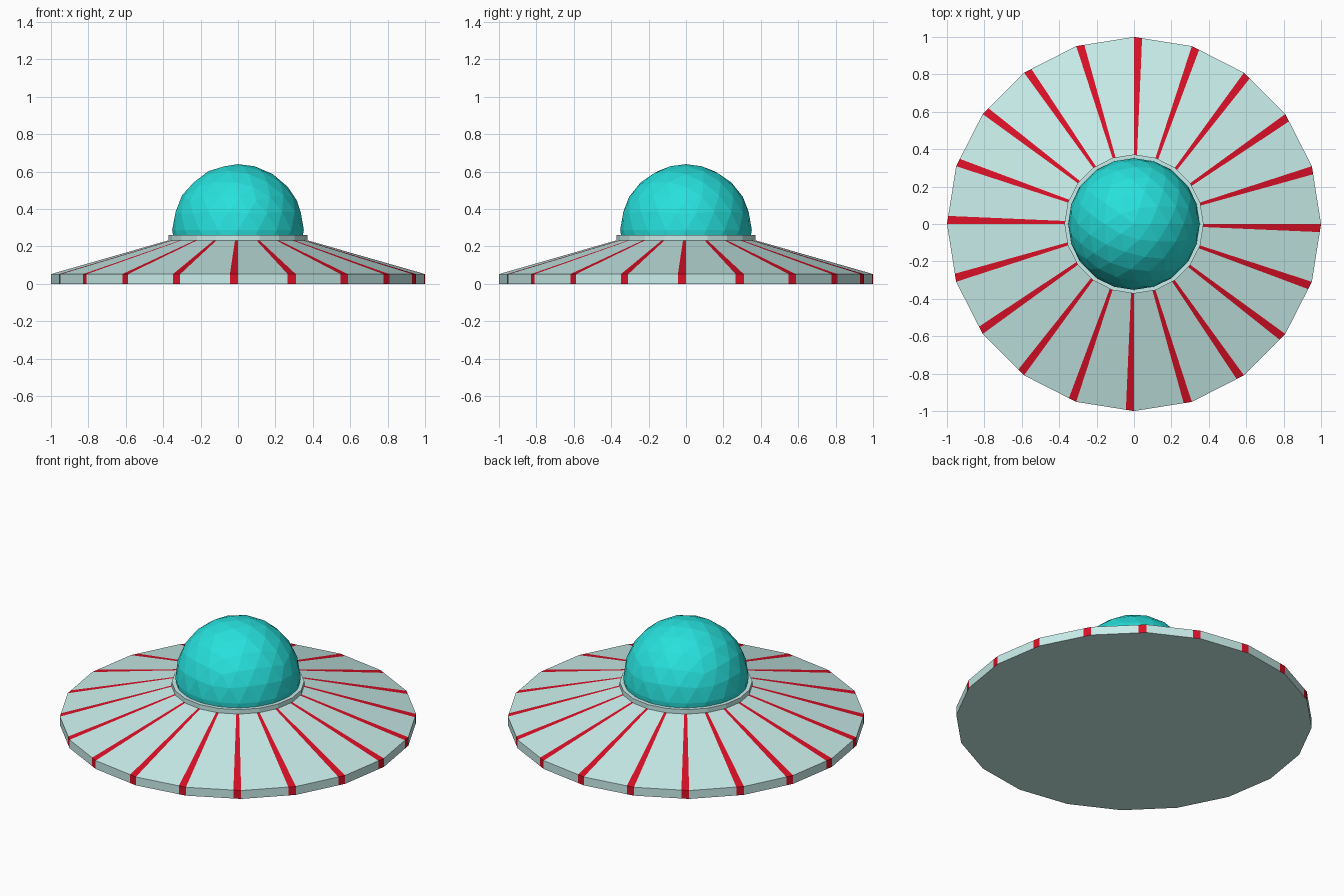
import bpy, bmesh
from math import cos, sin, radians
from mathutils import Matrix, Vector

if "Cube" in bpy.data.objects:
    bpy.data.objects.remove(bpy.data.objects["Cube"])

SIDES = 20
STRIPE = 0.14   # share of each side taken by a red stripe


def material(name, rgb):
    m = bpy.data.materials.new(name)
    m.diffuse_color = (*rgb, 1)
    m.use_nodes = True
    m.node_tree.nodes["Principled BSDF"].inputs["Base Color"].default_value = m.diffuse_color
    return m


pale = material("pale_mint", (0.58, 0.85, 0.82))
red = material("red", (0.70, 0.005, 0.02))
teal = material("teal", (0.02, 0.75, 0.72))


def finish(name, bm, mats):
    bmesh.ops.recalc_face_normals(bm, faces=bm.faces)
    me = bpy.data.meshes.new(name)
    bm.to_mesh(me)
    bm.free()
    ob = bpy.data.objects.new(name, me)
    for m in mats:
        me.materials.append(m)
    bpy.context.collection.objects.link(ob)
    return ob


def striped_ring(bm, r, z):
    # polygon ring, each side split where its stripe ends (clockwise of the corner)
    verts = []
    for i in range(SIDES):
        a, b = (radians(-360 / SIDES * k) for k in (i, i + 1))
        p = Vector((r * cos(a), r * sin(a), z))
        q = Vector((r * cos(b), r * sin(b), z))
        verts += [bm.verts.new(p), bm.verts.new(p.lerp(q, STRIPE))]
    return verts


# Saucer: flat underside, short rim and sloping striped deck
bm = bmesh.new()
rings = [striped_ring(bm, r, z) for r, z in ((1, 0), (1, 0.052), (0.36, 0.236))]
n = SIDES * 2
for lo, hi in zip(rings, rings[1:]):
    for i in range(n):
        j = (i + 1) % n
        f = bm.faces.new((lo[i], lo[j], hi[j], hi[i]))
        f.material_index = 1 - i % 2
bm.faces.new(rings[0])
bm.faces.new(rings[-1])
finish("saucer", bm, [pale, red])

# Collar under the dome
bm = bmesh.new()
bmesh.ops.create_cone(bm, cap_ends=True, segments=SIDES, radius1=0.372, radius2=0.372,
                      depth=0.028, matrix=Matrix.Translation((0, 0, 0.246)))
finish("collar", bm, [pale])

# Faceted dome, cut flat where it sits on the collar
bm = bmesh.new()
bmesh.ops.create_icosphere(bm, subdivisions=3, radius=0.352,
                           matrix=Matrix.Translation((0, 0, 0.288)))
cut = bmesh.ops.bisect_plane(bm, geom=bm.verts[:] + bm.edges[:] + bm.faces[:],
                             plane_co=(0, 0, 0.258), plane_no=(0, 0, 1), clear_inner=True)
bmesh.ops.holes_fill(bm, edges=[e for e in bm.edges if e.is_boundary])
finish("dome", bm, [teal])
